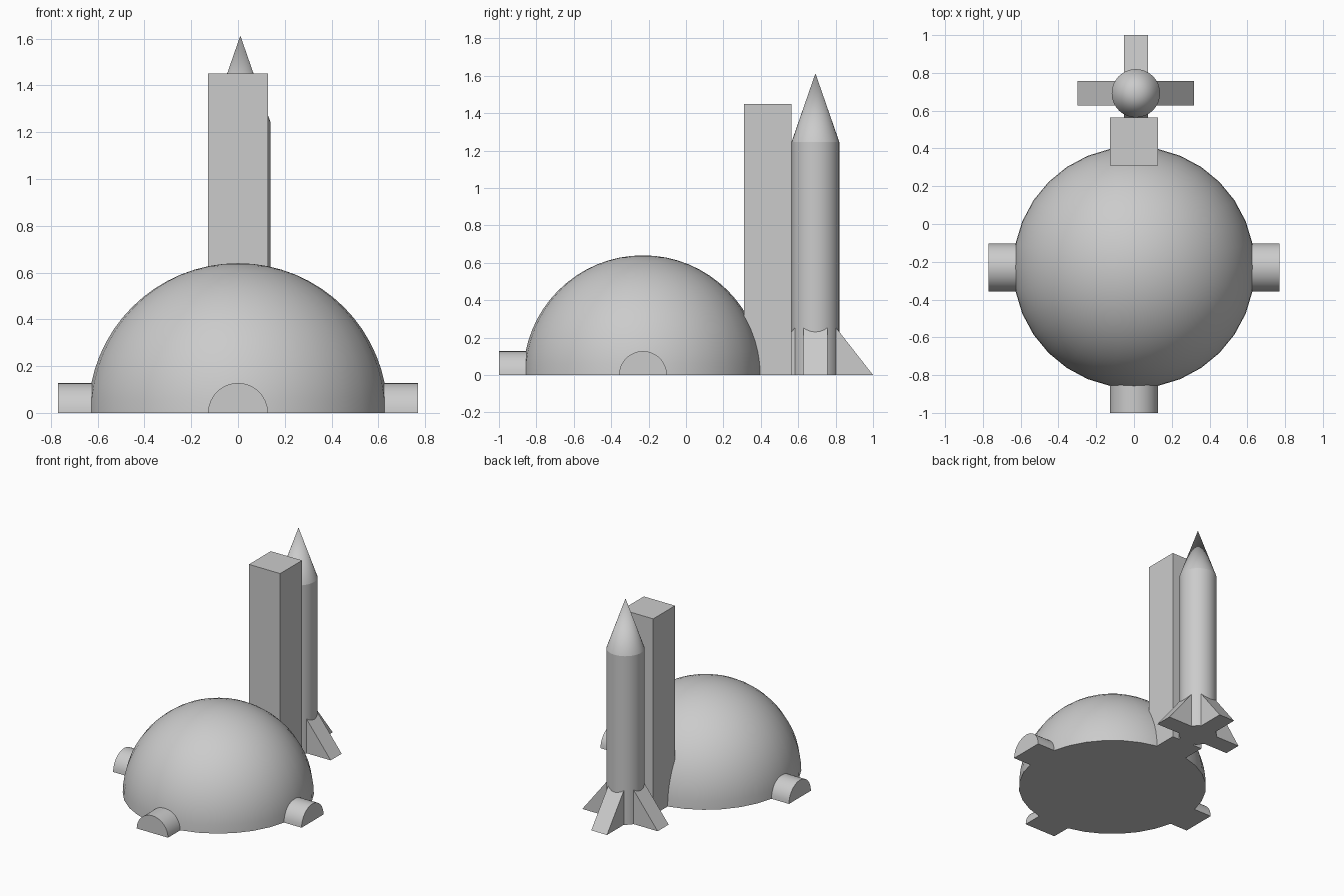
import bpy, bmesh, math
from mathutils import Matrix, Vector

if "Cube" in bpy.data.objects:
    bpy.data.objects.remove(bpy.data.objects["Cube"], do_unlink=True)

COLOR = (0.6, 0.6, 0.6, 1)
grey = bpy.data.materials.new("plain grey")
grey.use_nodes = True
grey.diffuse_color = COLOR
grey.node_tree.nodes["Principled BSDF"].inputs["Base Color"].default_value = COLOR

R = 0.64                              # dome radius
r = 0.128                             # tube and rocket radius
DOME = Vector((0, -0.23, 0))
ROCKET = Vector((0.01, 0.692, 0))


def finish(bm, name, smooth=False):
    bmesh.ops.recalc_face_normals(bm, faces=bm.faces)
    mesh = bpy.data.meshes.new(name)
    bm.to_mesh(mesh)
    bm.free()
    obj = bpy.data.objects.new(name, mesh)
    bpy.context.collection.objects.link(obj)
    mesh.materials.append(grey)
    if smooth:
        bpy.ops.object.select_all(action="DESELECT")
        obj.select_set(True)
        bpy.context.view_layer.objects.active = obj
        bpy.ops.object.shade_smooth_by_angle(angle=math.radians(40))
    return obj


def prism(name, outline, matrix, smooth=False):
    """Extrude an outline in the local XZ plane from local y = -0.5 to 0.5."""
    bm = bmesh.new()
    face = bm.faces.new([bm.verts.new((x, -0.5, z)) for x, z in outline])
    out = bmesh.ops.extrude_face_region(bm, geom=[face])
    moved = [v for v in out["geom"] if isinstance(v, bmesh.types.BMVert)]
    bmesh.ops.translate(bm, verts=moved, vec=(0, 1, 0))
    bm.transform(matrix)
    return finish(bm, name, smooth)


def turn(angle):
    return Matrix.Rotation(math.radians(angle), 4, "Z")


# Dome: upper half of a sphere with a closed floor
bm = bmesh.new()
bmesh.ops.create_uvsphere(bm, u_segments=32, v_segments=32, radius=R)
cut = bmesh.ops.bisect_plane(bm, geom=bm.verts[:] + bm.edges[:] + bm.faces[:],
                             plane_co=(0, 0, 0), plane_no=(0, 0, -1), clear_outer=True)
bmesh.ops.holes_fill(bm, edges=[e for e in bm.edges if e.is_boundary], sides=0)
bmesh.ops.translate(bm, verts=bm.verts, vec=DOME)
finish(bm, "dome", True)

# Half-round entrance tunnels on the front and both sides
arch = [(r * math.cos(math.pi * i / 16), r * math.sin(math.pi * i / 16)) for i in range(17)]
start, end = 0.5, 0.77
for name, angle in (("front_tunnel", 0), ("left_tunnel", 90), ("right_tunnel", -90)):
    place = (Matrix.Translation(DOME) @ turn(angle)
             @ Matrix.Translation((0, -(start + end) / 2, 0))
             @ Matrix.Diagonal((1, end - start, 1, 1)))
    prism(name, arch, place, True)

# Launch tower
bm = bmesh.new()
bmesh.ops.create_cube(bm, size=1)
bmesh.ops.scale(bm, verts=bm.verts, vec=(0.255, 0.255, 1.45))
bmesh.ops.translate(bm, verts=bm.verts, vec=(0, 0.4375, 0.725))
finish(bm, "launch_tower")

# Rocket body and nose cone
for name, low, high, tip in (("rocket_body", 0, 1.245, r), ("rocket_nose", 1.245, 1.613, 0)):
    bm = bmesh.new()
    bmesh.ops.create_cone(bm, cap_ends=True, segments=32, radius1=r, radius2=tip,
                          depth=high - low)
    bmesh.ops.translate(bm, verts=bm.verts, vec=ROCKET + Vector((0, 0, (low + high) / 2)))
    finish(bm, name, True)

# Four sloping fins around the rocket foot
wedge = [(0.05, 0), (0.308, 0), (0.05, 0.33)]
for name, angle in (("left_fin", 0), ("back_fin", 90), ("right_fin", 180), ("front_fin", 270)):
    prism(name, wedge, Matrix.Translation(ROCKET) @ turn(angle)
          @ Matrix.Diagonal((1, r, 1, 1)))
